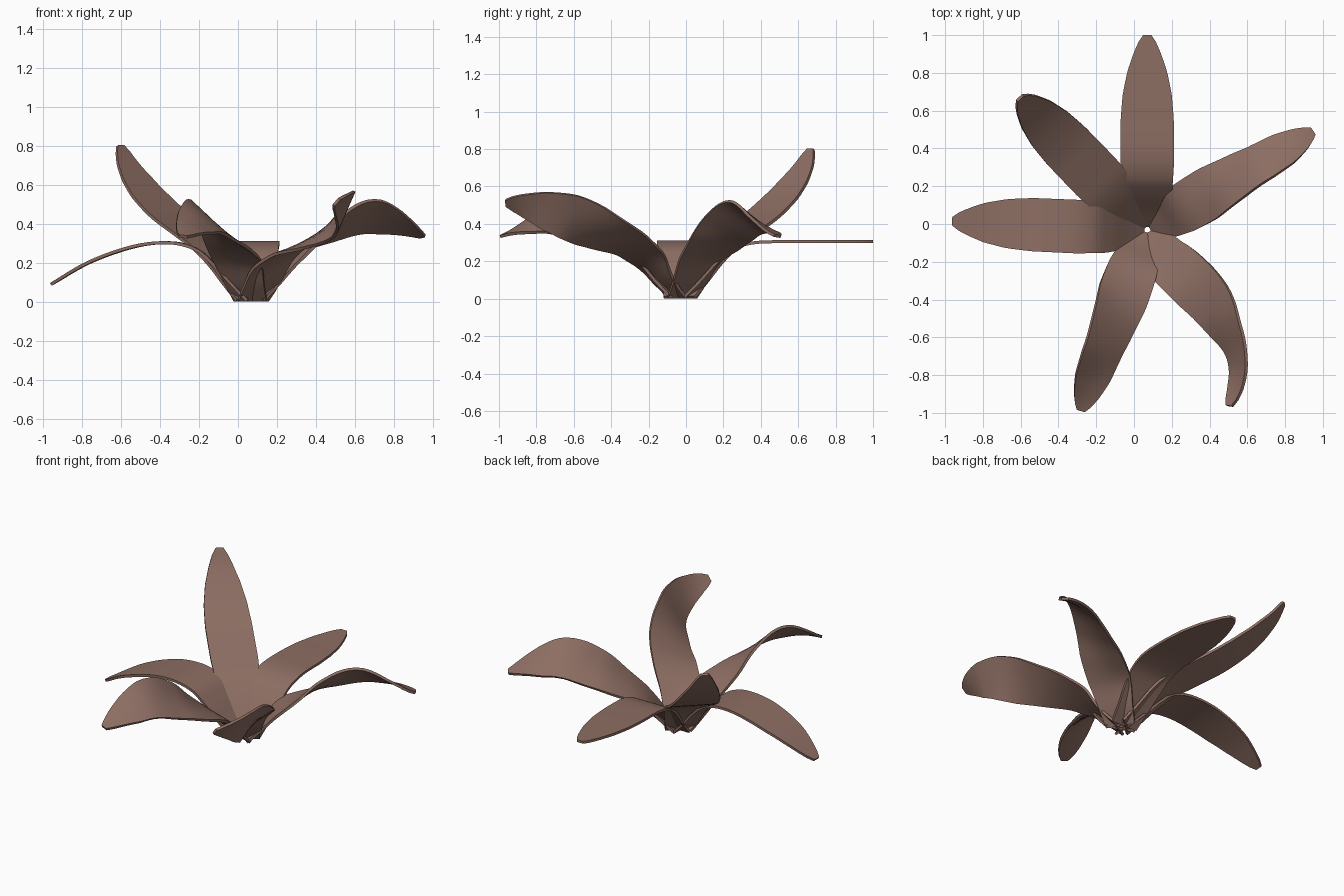
import bpy, bmesh, math
from mathutils import Vector

if "Cube" in bpy.data.objects:
    bpy.data.objects.remove(bpy.data.objects["Cube"])

brown = bpy.data.materials.new("dull_brown")
brown.diffuse_color = (0.266, 0.156, 0.125, 1)
brown.use_nodes = True
brown.node_tree.nodes["Principled BSDF"].inputs["Base Color"].default_value = brown.diffuse_color

CENTRE = Vector((0.07, -0.03, 0))
# half width along the leaf length (fraction, half width)
WIDTH = [(0, .09), (.1, .105), (.25, .132), (.4, .142), (.6, .141), (.72, .13),
         (.83, .105), (.92, .07), (.97, .045), (1, .022)]


def half_width(t):
    for (a, wa), (b, wb) in zip(WIDTH, WIDTH[1:]):
        if t <= b:
            return wa + (wb - wa) * (t - a) / (b - a)
    return WIDTH[-1][1]


def spline(points, steps=6):
    """Catmull-Rom through (distance, sideways, height, roll) points."""
    p = [Vector(q) for q in points]
    p = [2 * p[0] - p[1]] + p + [2 * p[-1] - p[-2]]
    out = []
    for i in range(1, len(p) - 2):
        a, b, c, d = p[i - 1:i + 3]
        for k in range(steps):
            t = k / steps
            out.append(.5 * (2 * b + (c - a) * t + (2 * a - 5 * b + 4 * c - d) * t * t
                             + (3 * b - a - 3 * c + d) * t ** 3))
    return out + [p[-2]]


def leaf(name, angle, points):
    a = math.radians(angle)
    out, left = Vector((math.cos(a), math.sin(a), 0)), Vector((-math.sin(a), math.cos(a), 0))
    s = spline(points)
    mid = [CENTRE + out * q[0] + left * q[1] + Vector((0, 0, q[2])) for q in s]
    length = [0]
    for u, v in zip(mid, mid[1:]):
        length.append(length[-1] + (v - u).length)
    bm = bmesh.new()
    rows = []
    for i, m in enumerate(mid):
        tan = (mid[min(i + 1, len(mid) - 1)] - mid[max(i - 1, 0)]).normalized()
        side = Vector((0, 0, 1)).cross(tan).normalized()
        up = tan.cross(side)
        roll = math.radians(s[i][3])
        across = side * math.cos(roll) + up * math.sin(roll)
        w = half_width(length[i] / length[-1])
        rows.append([bm.verts.new(m + across * w * k / 2) for k in (-2, -1, 0, 1, 2)])
    for r, q in zip(rows, rows[1:]):
        for k in range(4):
            bm.faces.new((r[k], q[k], q[k + 1], r[k + 1]))
    me = bpy.data.meshes.new(name)
    bm.to_mesh(me)
    bm.free()
    me.materials.append(brown)
    ob = bpy.data.objects.new(name, me)
    bpy.context.collection.objects.link(ob)
    mod = ob.modifiers.new("thickness", "SOLIDIFY")
    mod.thickness, mod.offset = 0.016, 0
    bpy.ops.object.select_all(action="DESELECT")
    ob.select_set(True)
    bpy.context.view_layer.objects.active = ob
    bpy.ops.object.modifier_apply(modifier="thickness")
    bpy.ops.object.shade_smooth_by_angle(angle=math.radians(40))


# common rising stem part of every leaf
STEM = [(.02, 0, .008, 0), (.1, 0, .09, 0), (.2, 0, .2, 0)]

# flat, drooping and rising leaves
leaf("flat_leaf", 90, STEM + [(.28, 0, .265, 0), (.4, 0, .3, 0), (.6, 0, .305, 0),
                              (.82, 0, .305, 0), (1.03, 0, .305, 0)])
leaf("drooping_leaf", 177.5, STEM + [(.29, 0, .272, 0), (.42, 0, .303, 0), (.6, 0, .285, 0),
                                     (.83, 0, .205, 0), (1.03, 0, .09, 0)])
leaf("rising_leaf", 134, STEM + [(.3, 0, .28, 0), (.42, 0, .345, 0), (.6, 0, .44, 0),
                                 (.77, 0, .56, 0), (.9, 0, .69, 0), (.97, 0, .80, 0)])

# two leaves twisted with the right edge high
twisted = STEM + [(.35, 0, .29, -14), (.5, 0, .375, -32), (.68, 0, .435, -41),
                  (.86, 0, .395, -28), (1.02, 0, .335, -8)]
leaf("twisted_leaf_right", 30.6, twisted)
leaf("twisted_leaf_front", 249.8, twisted)

# leaf curling sideways with the left edge high
leaf("curled_leaf", 295, [(.02, 0, .008, 0), (.1, .01, .09, 0), (.19, .03, .19, 3),
                          (.31, .08, .27, 12), (.5, .145, .345, 32), (.71, .165, .43, 60),
                          (.85, .135, .47, 66), (.95, .075, .495, 60), (1.03, 0, .512, 50)])
